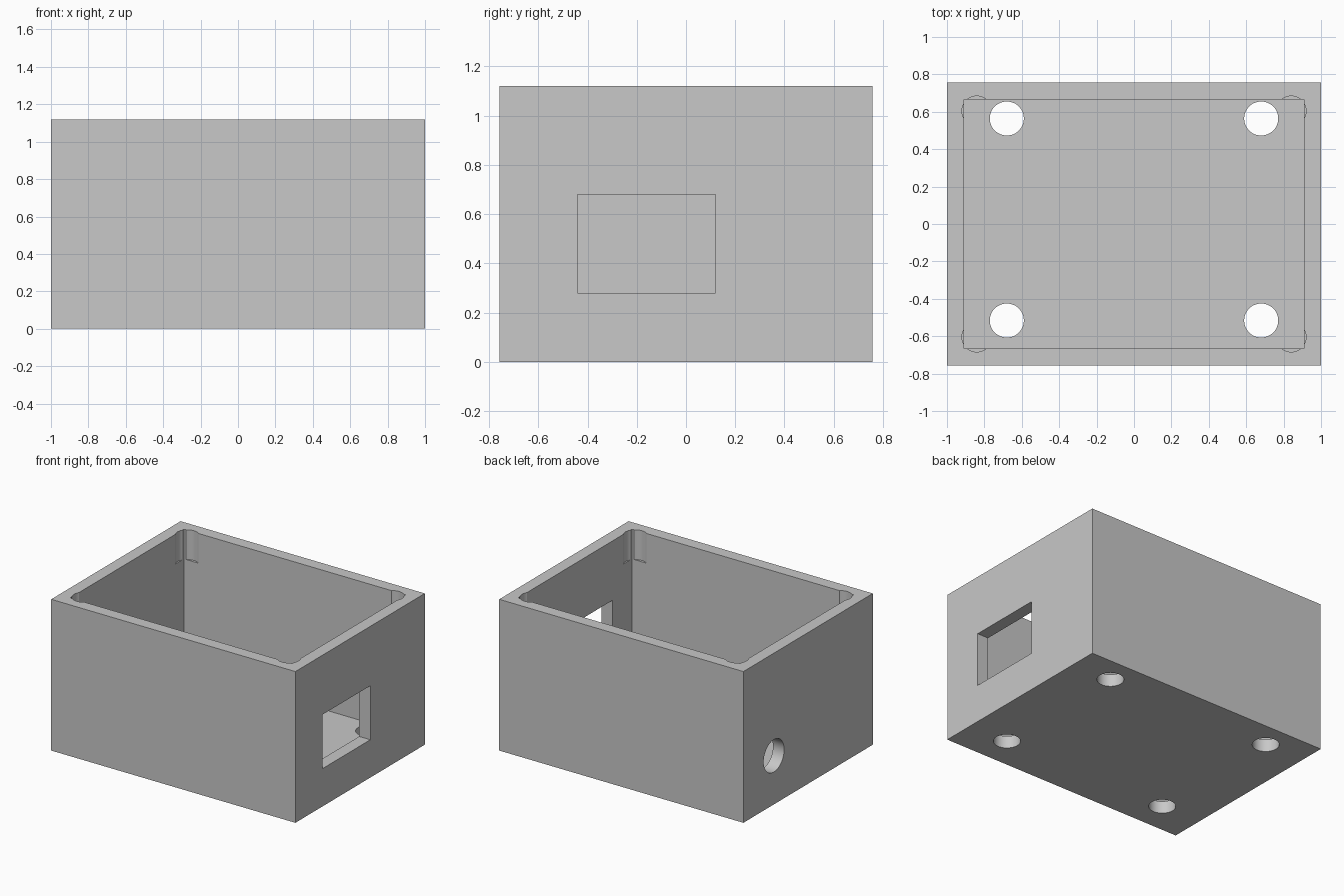
import bpy
import math

if "Cube" in bpy.data.objects:
    bpy.data.objects.remove(bpy.data.objects["Cube"], do_unlink=True)

HX, HY, H = 1.0, 0.757, 1.12      # outer half sizes and height
WALL = 0.091                      # wall and floor thickness

grey = bpy.data.materials.new("plain grey")
grey.use_nodes = True
grey.diffuse_color = (0.58, 0.58, 0.58, 1)
grey.node_tree.nodes["Principled BSDF"].inputs["Base Color"].default_value = (0.58, 0.58, 0.58, 1)


def box(name, low, high):
    centre = [(a + b) / 2 for a, b in zip(low, high)]
    bpy.ops.mesh.primitive_cube_add(size=1, location=centre)
    ob = bpy.context.object
    ob.name = name
    ob.scale = [b - a for a, b in zip(low, high)]
    bpy.ops.object.transform_apply(location=True, rotation=True, scale=True)
    ob.data.materials.append(grey)
    return ob


def cylinder(name, radius, depth, centre, rotation=(0, 0, 0)):
    bpy.ops.mesh.primitive_cylinder_add(vertices=48, radius=radius, depth=depth,
                                        location=centre, rotation=rotation)
    ob = bpy.context.object
    ob.name = name
    bpy.ops.object.transform_apply(location=True, rotation=True, scale=True)
    ob.data.materials.append(grey)
    return ob


def cut(target, cutter):
    mod = target.modifiers.new("cut", 'BOOLEAN')
    mod.operation = 'DIFFERENCE'
    mod.solver = 'EXACT'
    mod.object = cutter
    bpy.context.view_layer.objects.active = target
    bpy.ops.object.modifier_apply(modifier=mod.name)
    bpy.data.objects.remove(cutter, do_unlink=True)


# Open-topped case with its inner pocket
case = box("enclosure_box", (-HX, -HY, 0), (HX, HY, H))
cut(case, box("pocket", (WALL - HX, WALL - HY, WALL), (HX - WALL, HY - WALL, H + 0.2)))

# Rectangular window in the left wall
cut(case, box("window", (0.8, -0.44, 0.28), (1.2, 0.12, 0.68)))

# Round cable hole in the right wall
cut(case, cylinder("cable_hole", 0.12, 0.4, (-HX, 0.40, 0.36), (0, math.pi / 2, 0)))

for sx in (-1, 1):
    # Mounting holes through the floor
    for y in (-0.516, 0.564):
        cut(case, cylinder("floor_hole", 0.091, 0.4, (sx * 0.68, y, 0)))
    # Shallow round reliefs beside each top corner
    for sy in (-1, 1):
        cut(case, cylinder("corner_relief", 0.08, 0.44, (sx * 0.84, sy * 0.604, H)))

bpy.ops.object.select_all(action='DESELECT')
case.select_set(True)
bpy.context.view_layer.objects.active = case
bpy.ops.object.shade_smooth_by_angle(angle=math.radians(30))
